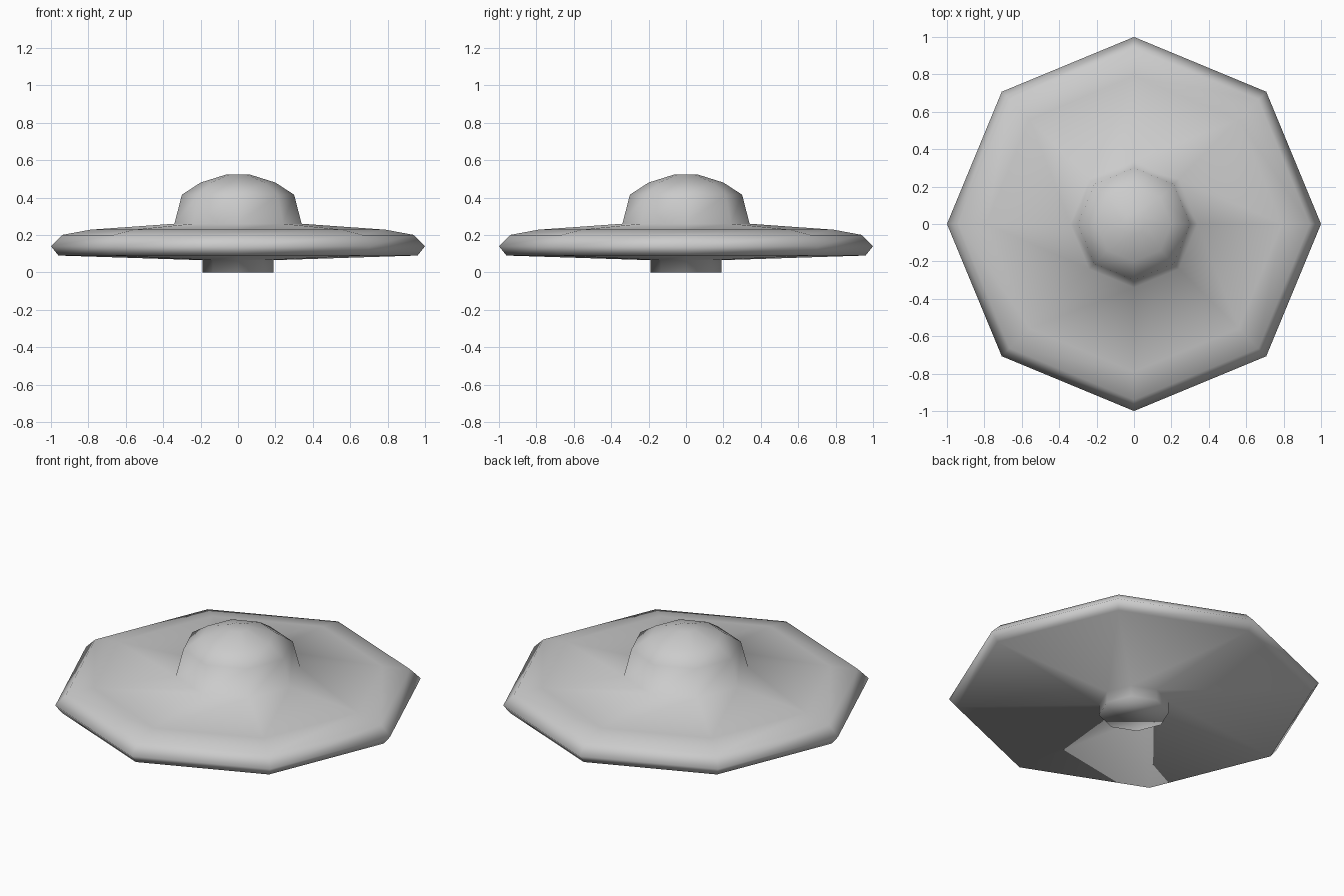
import bpy
import bmesh
from math import cos, sin, pi

if "Cube" in bpy.data.objects:
    bpy.data.objects.remove(bpy.data.objects["Cube"])

SIDES = 8

# Single hull colour
grey = bpy.data.materials.new("light_grey")
grey.diffuse_color = (0.6, 0.6, 0.6, 1.0)
grey.use_nodes = True
grey.node_tree.nodes["Principled BSDF"].inputs["Base Color"].default_value = grey.diffuse_color


def lathe(name, profile, material):
    """Turn (radius, height) points into a closed, smooth eight-sided body."""
    bm = bmesh.new()
    rings = []
    for r, z in profile:
        rings.append([bm.verts.new((r * cos(2 * pi * i / SIDES),
                                    r * sin(2 * pi * i / SIDES), z))
                      for i in range(SIDES)])
    for low, high in zip(rings, rings[1:]):
        for i in range(SIDES):
            j = (i + 1) % SIDES
            bm.faces.new((low[i], low[j], high[j], high[i]))
    bm.faces.new(rings[0][::-1])
    bm.faces.new(rings[-1])
    for face in bm.faces:
        face.smooth = True
    bmesh.ops.recalc_face_normals(bm, faces=bm.faces)
    mesh = bpy.data.meshes.new(name)
    bm.to_mesh(mesh)
    bm.free()
    mesh.materials.append(material)
    obj = bpy.data.objects.new(name, mesh)
    bpy.context.collection.objects.link(obj)
    return obj


# Bottom hub, wide disc and raised dome flow together as one smooth hull
hub = [(0.19, 0.0), (0.19, 0.065)]
disc = [(0.96, 0.09), (1.0, 0.14), (0.94, 0.20), (0.79, 0.228)]
dome = [(0.34, 0.26), (0.30, 0.415), (0.20, 0.48), (0.06, 0.524)]
lathe("saucer_hull", hub + disc + dome, grey)
